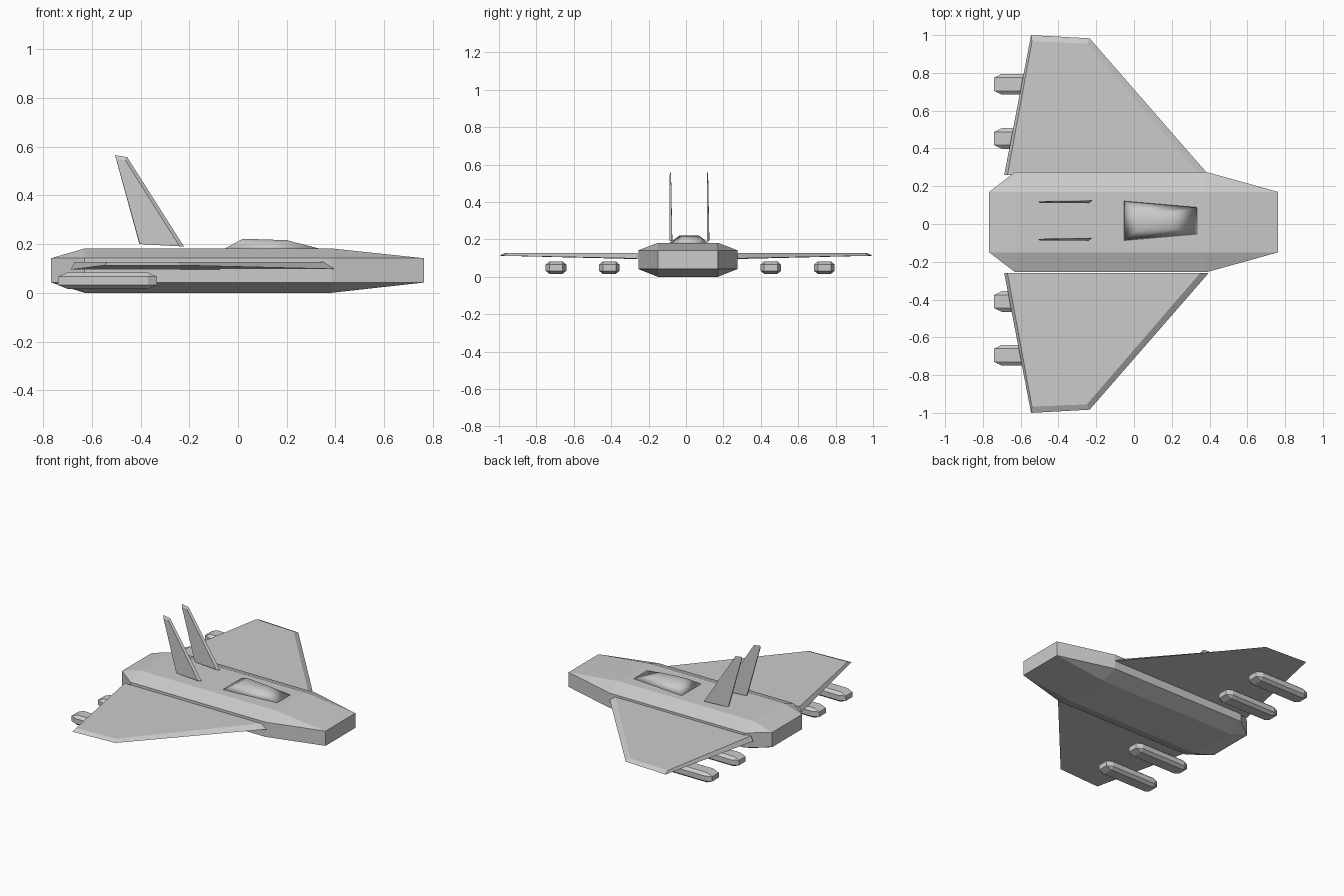
import bpy, bmesh

if "Cube" in bpy.data.objects:
    bpy.data.objects.remove(bpy.data.objects["Cube"])


def loft(name, rings, smooth=False):
    """Skin a list of equal-length point rings and cap both ends."""
    bm = bmesh.new()
    rows = [[bm.verts.new(p) for p in ring] for ring in rings]
    n = len(rows[0])
    for a, b in zip(rows, rows[1:]):
        for i in range(n):
            j = (i + 1) % n
            bm.faces.new((a[i], a[j], b[j], b[i]))
    bm.faces.new(rows[0])
    bm.faces.new(rows[-1])
    bmesh.ops.remove_doubles(bm, verts=bm.verts, dist=0.0005)
    bmesh.ops.recalc_face_normals(bm, faces=bm.faces)
    for f in bm.faces:
        f.smooth = smooth
    mesh = bpy.data.meshes.new(name)
    bm.to_mesh(mesh)
    bm.free()
    obj = bpy.data.objects.new(name, mesh)
    bpy.context.collection.objects.link(obj)
    return obj


def section(x, y, inner, outer, z):
    """Octagonal cross-section; z = bottom, lower side, upper side, top."""
    half = [(inner, z[0]), (outer, z[1]), (outer, z[2]), (inner, z[3])]
    return [(x, y + w, h) for w, h in half] + [(x, y - w, h) for w, h in reversed(half)]


def chamfered_body(name, xs, y, inner, outer, z):
    """Octagonal tube that narrows to a rectangle at both ends."""
    tip = (z[1], z[1], z[2], z[2])
    loft(name, [section(xs[0], y, inner, inner, tip),
                section(xs[1], y, inner, outer, z),
                section(xs[2], y, inner, outer, z),
                section(xs[3], y, inner, inner, tip)])


# Fuselage
chamfered_body("fuselage", (-0.767, -0.63, 0.385, 0.763), 0.01, 0.16, 0.265,
               (0.0, 0.042, 0.142, 0.182))

# Wings: full outline below, inset outline on top
for side, label in ((1, "left"), (-1, "right")):
    below = [(-0.687, 0.26, 0.095), (0.395, 0.26, 0.098),
             (-0.235, 0.983, 0.113), (-0.545, 1.0, 0.113)]
    above = [(-0.67, 0.26, 0.127), (0.35, 0.26, 0.127),
             (-0.25, 0.955, 0.127), (-0.54, 0.967, 0.127)]
    loft("wing_" + label, [[(x, side * y, z) for x, y, z in r] for r in (below, above)])

# Pods under the wings
for i, y in enumerate((-0.695, -0.41, 0.453, 0.74)):
    chamfered_body(f"wing_pod_{i + 1}", (-0.74, -0.70, -0.37, -0.332), y, 0.035, 0.055,
                   (0.016, 0.032, 0.066, 0.083))

# Twin tail fins, bevelled towards -y
for i, y in enumerate((-0.08, 0.118)):
    full = [(-0.405, y + 0.007, 0.20), (-0.222, y + 0.006, 0.19),
            (-0.455, y, 0.557), (-0.505, y, 0.565)]
    inset = [(-0.403, y - 0.007, 0.20), (-0.24, y - 0.007, 0.191),
             (-0.463, y - 0.007, 0.545), (-0.5, y - 0.007, 0.548)]
    loft(f"tail_fin_{i + 1}", [full, inset])

# Smooth canopy
c = 0.017
loft("canopy", [
    [(-0.057, c - 0.107, 0.18), (0.34, c - 0.073, 0.18),
     (0.34, c + 0.073, 0.18), (-0.057, c + 0.107, 0.18)],
    [(0.02, c - 0.05, 0.222), (0.2, c - 0.04, 0.216),
     (0.2, c + 0.04, 0.216), (0.02, c + 0.05, 0.222)]], smooth=True)
